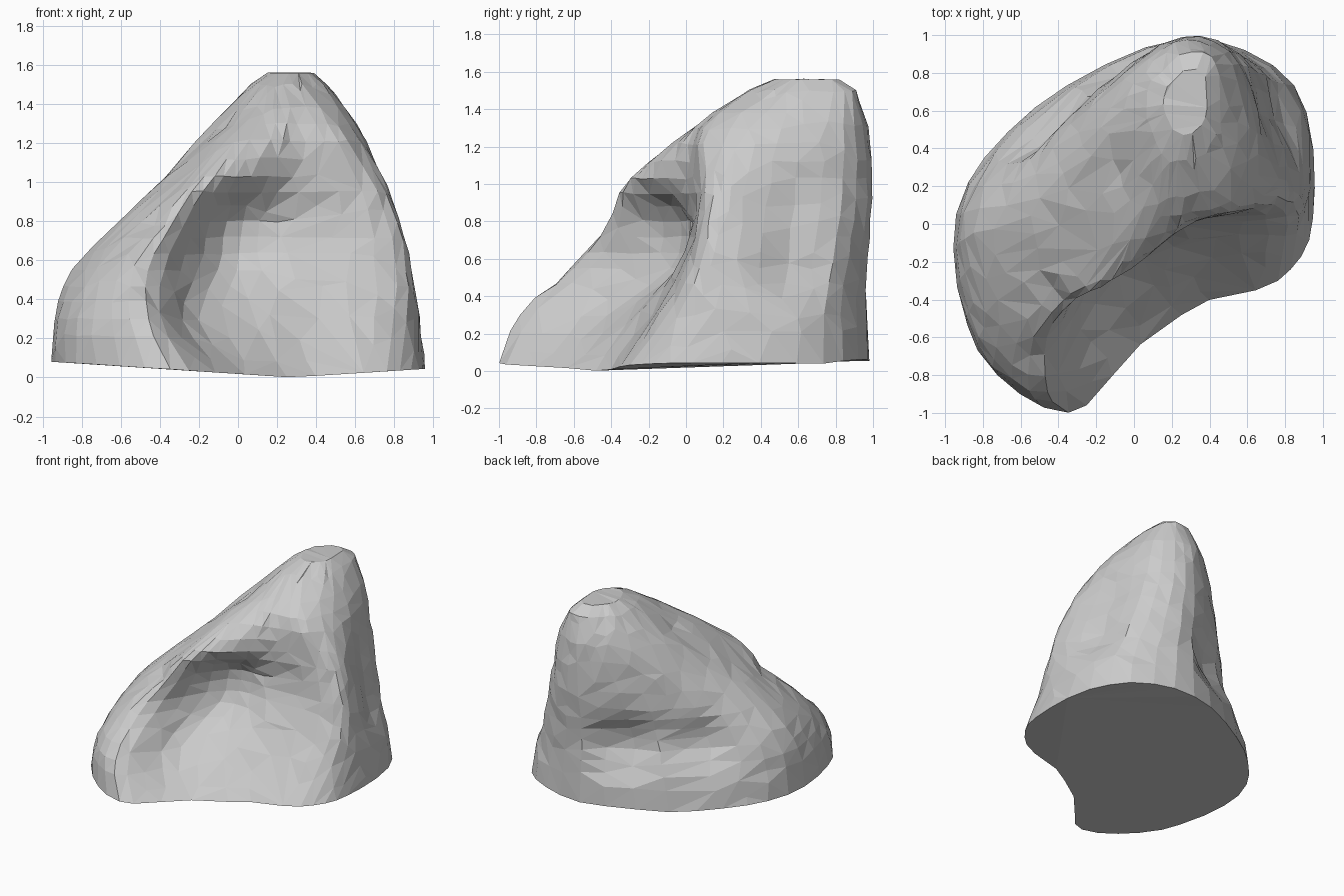
import bpy, bmesh, random
from mathutils import Vector

if "Cube" in bpy.data.objects:
    bpy.data.objects.remove(bpy.data.objects["Cube"])
random.seed(4)

# Contours (height, then ten x,y landmarks counter-clockwise:
# right-front crest, right, back-right, back, back-left, left, front-left, lobe tip, scoop wall, scoop back)
LEVELS = [
    (0.00, [.76, -.30, .95, .03, .85, .73, .25, .98, -.53, .61, -.94, .05, -.82, -.68, -.35, -1.0, 0, -.67, .36, -.42]),
    (0.30, [.80, -.10, .93, .24, .80, .74, .25, .97, -.47, .60, -.92, .05, -.82, -.60, -.46, -.89, -.20, -.42, .30, -.21]),
    (0.55, [.81, .03, .88, .28, .71, .78, .25, .96, -.37, .56, -.83, .08, -.72, -.42, -.46, -.60, -.10, -.08, .30, -.05]),
    (0.80, [.77, .09, .81, .30, .64, .82, .25, .98, -.31, .60, -.61, .12, -.50, -.25, -.34, -.42, -.06, -.03, .30, .04]),
    (1.03, [.67, .11, .73, .33, .58, .84, .25, .99, -.20, .67, -.37, .28, -.30, -.06, -.17, -.30, .04, -.19, .29, .00]),
    (1.30, [.50, .12, .61, .40, .53, .84, .28, .97, .03, .84, -.13, .55, -.08, .25, .03, .07, .18, .04, .33, .07]),
    (1.50, [.40, .42, .45, .55, .43, .85, .28, .91, .15, .81, .07, .70, .08, .54, .13, .40, .20, .34, .30, .34]),
]
AROUND, UP = 4, 3


def spline(a, b, c, d, t):
    return 0.5 * (2 * b + (c - a) * t + (2 * a - 5 * b + 4 * c - d) * t * t
                  + (3 * b - a - 3 * c + d) * t ** 3)


def smooth_path(pts, n, closed):
    m, out = len(pts), []
    pick = (lambda i: pts[i % m]) if closed else (lambda i: pts[max(0, min(m - 1, i))])
    for i in range(m if closed else m - 1):
        for k in range(n):
            out.append(spline(pick(i - 1), pick(i), pick(i + 1), pick(i + 2), k / n))
    return out if closed else out + [pts[-1]]


# Smooth each contour around, then each column upward
loops = [smooth_path([Vector((p[i], p[i + 1], z)) for i in range(0, 20, 2)], AROUND, True)
         for z, p in LEVELS]
columns = [smooth_path([lp[i] for lp in loops], UP, False) for i in range(len(loops[0]))]

# Shallow hollows: centre, radius, depth vector
DENTS = [(Vector((.78, .56, .52)), .30, Vector((-.08, 0, 0))),
         (Vector((.70, .58, .85)), .30, Vector((-.06, 0, 0))),
         (Vector((-.03, .88, .50)), .36, Vector((.03, -.10, 0))),
         (Vector((-.48, .48, .48)), .30, Vector((.05, -.05, 0))),
         (Vector((-.02, .30, 1.22)), .22, Vector((.01, .03, -.05))),
         (Vector((-.42, -.36, .74)), .18, Vector((.03, .03, -.03)))]


def weather(v, is_base):
    v = v.copy()
    for centre, radius, push in DENTS:
        f = max(0, 1 - (v - centre).length / radius)
        v += push * f * f * (3 - 2 * f)
    low = max(0, 1 - v.z / 0.3)
    v.z += low * (0.065 * abs(v.x - 0.28) + 0.2 * max(0, v.y - 0.72))
    if not is_base:
        v += Vector([random.uniform(-.006, .006) for _ in range(3)])
    return v


# Rock surface
bm = bmesh.new()
n, rows = len(columns), len(columns[0])
grid = [[bm.verts.new(weather(c[r], r == 0)) for c in columns] for r in range(rows)]
for r in range(rows - 1):
    for i in range(n):
        j = (i + 1) % n
        bm.faces.new((grid[r][i], grid[r][j], grid[r + 1][j], grid[r + 1][i]))

# Rounded summit and flat underside
summit = Vector((.29, .68, 1.56))
ring = [bm.verts.new(v.co.lerp(summit, .4) + Vector((0, 0, .035))) for v in grid[-1]]
for i in range(n):
    j = (i + 1) % n
    bm.faces.new((grid[-1][i], grid[-1][j], ring[j], ring[i]))
bm.faces.new(ring)
bm.faces.new(grid[0][::-1])
bmesh.ops.triangulate(bm, faces=bm.faces[:])
bmesh.ops.recalc_face_normals(bm, faces=bm.faces[:])
mesh = bpy.data.meshes.new("rock")
bm.to_mesh(mesh)
bm.free()
rock = bpy.data.objects.new("rock", mesh)
bpy.context.collection.objects.link(rock)

# Irregular flat facets
dec = rock.modifiers.new("facets", 'DECIMATE')
dec.ratio = 0.6
